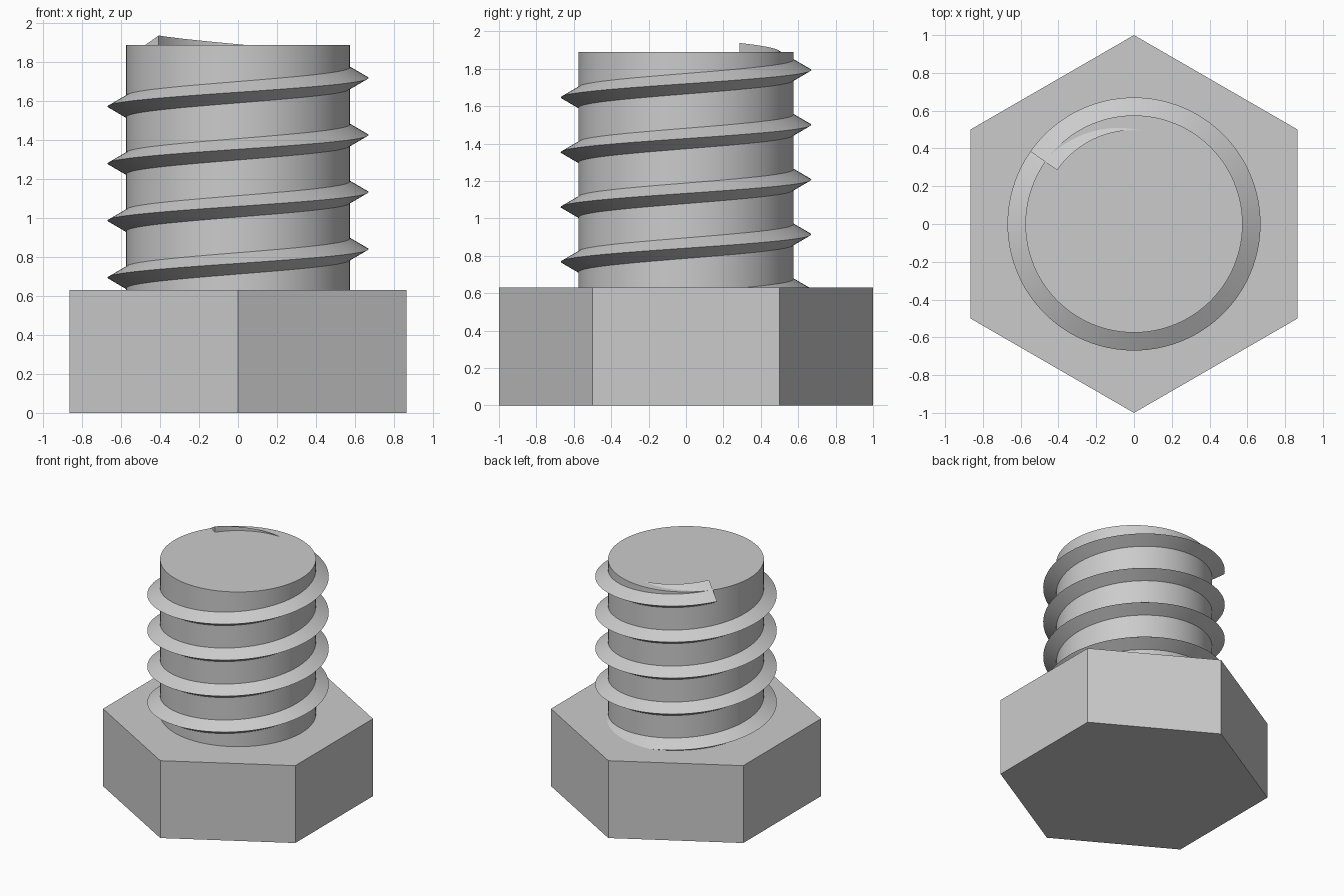
import bpy, bmesh, math
from mathutils import Vector, Matrix

cube = bpy.data.objects.get("Cube")
if cube:
    bpy.data.objects.remove(cube, do_unlink=True)

HEAD_H, TOP = 0.63, 1.89
CORE_R, ROOT_R, CREST_R = 0.575, 0.497, 0.67
PITCH, TURNS, STEPS = 0.293, 5, 96
END_ANGLE, END_Z, HALF = math.radians(145), 1.838, 0.1

steel = bpy.data.materials.new("plain grey steel")
steel.use_nodes = True
grey = (0.6, 0.6, 0.6, 1)
steel.diffuse_color = grey
steel.node_tree.nodes["Principled BSDF"].inputs["Base Color"].default_value = grey


def add_object(name, bm, smooth):
    bmesh.ops.recalc_face_normals(bm, faces=bm.faces)
    mesh = bpy.data.meshes.new(name)
    bm.to_mesh(mesh)
    bm.free()
    mesh.materials.append(steel)
    obj = bpy.data.objects.new(name, mesh)
    bpy.context.collection.objects.link(obj)
    if smooth:
        bpy.ops.object.select_all(action='DESELECT')
        obj.select_set(True)
        bpy.context.view_layer.objects.active = obj
        bpy.ops.object.shade_smooth_by_angle(angle=math.radians(30))
    return obj


def add_prism(name, sides, radius, z0, z1, turn=0.0, smooth=False):
    bm = bmesh.new()
    place = Matrix.Translation((0, 0, (z0 + z1) / 2)) @ Matrix.Rotation(turn, 4, 'Z')
    bmesh.ops.create_cone(bm, cap_ends=True, segments=sides, radius1=radius,
                          radius2=radius, depth=z1 - z0, matrix=place)
    # Put a corner exactly on the y axis for the hexagon
    return add_object(name, bm, smooth)


# Hexagonal head with corners at front and back, and the round shank
add_prism("hex_head", 6, 1.0, 0, HEAD_H)
add_prism("shank", 128, CORE_R, HEAD_H - 0.05, TOP, smooth=True)

# Helical thread: a triangular section swept down from the cut end
bm = bmesh.new()
section = [(ROOT_R, -HALF), (CREST_R, 0), (ROOT_R, HALF)]
rings = []
for i in range(TURNS * STEPS + 1):
    turn = i / STEPS - TURNS
    a = END_ANGLE + turn * math.tau
    z = END_Z + turn * PITCH
    rings.append([bm.verts.new((r * math.cos(a), r * math.sin(a), z + dz))
                  for r, dz in section])
for low, high in zip(rings, rings[1:]):
    for j in range(3):
        k = (j + 1) % 3
        bm.faces.new((low[j], low[k], high[k], high[j]))
bm.faces.new(rings[0])
bm.faces.new(rings[-1])
add_object("thread", bm, True)
